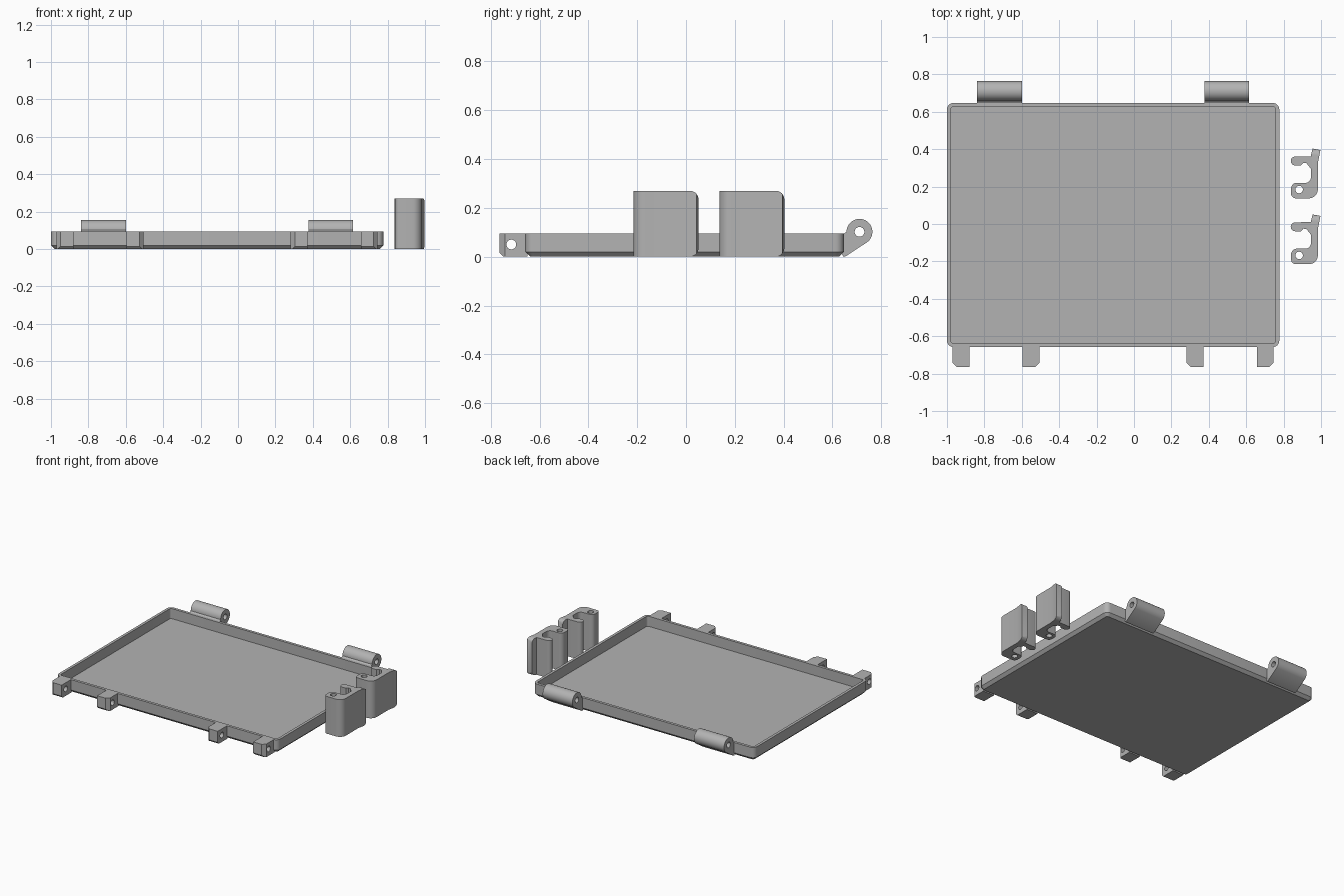
import bpy, bmesh, math
from mathutils import Vector

if "Cube" in bpy.data.objects:
    bpy.data.objects.remove(bpy.data.objects["Cube"], do_unlink=True)

grey = bpy.data.materials.new("plain grey")
grey.use_nodes = True
COLOUR = (0.45, 0.45, 0.45, 1)
grey.diffuse_color = COLOUR
grey.node_tree.nodes["Principled BSDF"].inputs["Base Color"].default_value = COLOUR


def arc(cx, cy, r, a0, a1, n=8):
    """Points along an arc, angles in degrees."""
    angles = [math.radians(a0 + (a1 - a0) * i / n) for i in range(n + 1)]
    return [(cx + r * math.cos(a), cy + r * math.sin(a)) for a in angles]


def rounded_rect(x0, x1, y0, y1, r, n=6):
    corners = ((x1 - r, y1 - r), (x0 + r, y1 - r), (x0 + r, y0 + r), (x1 - r, y0 + r))
    return [p for i, c in enumerate(corners) for p in arc(*c, r, 90 * i, 90 * i + 90, n)]


def loft(name, loops):
    """Skin a stack of equal-length closed loops and cap both ends."""
    bm = bmesh.new()
    rings = [[bm.verts.new(p) for p in loop] for loop in loops]
    n = len(rings[0])
    for a, b in zip(rings, rings[1:]):
        for i in range(n):
            bm.faces.new((a[i], a[(i + 1) % n], b[(i + 1) % n], b[i]))
    bm.faces.new(rings[0][::-1])
    bm.faces.new(rings[-1])
    bmesh.ops.recalc_face_normals(bm, faces=bm.faces)
    mesh = bpy.data.meshes.new(name)
    bm.to_mesh(mesh)
    bm.free()
    mesh.materials.append(grey)
    ob = bpy.data.objects.new(name, mesh)
    bpy.context.collection.objects.link(ob)
    return ob


def prism(name, pts, lo, hi, axis="z"):
    """Extrude an (x, y) profile along z, or a (y, z) profile along x."""
    place = (lambda p, h: (p[0], p[1], h)) if axis == "z" else (lambda p, h: (h, p[0], p[1]))
    return loft(name, [[place(p, h) for p in pts] for h in (lo, hi)])


def select(ob):
    bpy.ops.object.select_all(action="DESELECT")
    ob.select_set(True)
    bpy.context.view_layer.objects.active = ob


def boolean(ob, tool, operation):
    mod = ob.modifiers.new(operation.lower(), "BOOLEAN")
    mod.operation, mod.object, mod.solver = operation, tool, "EXACT"
    select(ob)
    bpy.ops.object.modifier_apply(modifier=mod.name)
    bpy.data.objects.remove(tool, do_unlink=True)


def smooth(ob):
    select(ob)
    bpy.ops.object.shade_smooth_by_angle(angle=math.radians(30))


def circle(cx, cy, r, n=24):
    return arc(cx, cy, r, 0, 360, n)[:-1]


# Shallow tray: chamfered underside, thin wall, recessed floor
X0, X1, Y0, Y1, TOP = -1.0, 0.777, -0.658, 0.647, 0.095


def tray_ring(inset, z):
    pts = rounded_rect(X0 + inset, X1 - inset, Y0 + inset, Y1 - inset, 0.035 - inset)
    return [(x, y, z) for x, y in pts]


smooth(loft("tray", [tray_ring(0.02, 0), tray_ring(0, 0.02), tray_ring(0, TOP),
                     tray_ring(0.02, TOP), tray_ring(0.02, 0.022)]))

# Rear hinge knuckles on sloping arms
HY, HZ, HR = 0.711, 0.102, 0.053
knuckle = [(0.635, 0.021), (0.645, 0.0), (0.655, 0.002)]
knuckle += arc(HY, HZ, HR, -52, 180, 24) + [(0.64, TOP - 0.005)]
for name, x0, x1 in (("right", -0.84, -0.6), ("left", 0.377, 0.615)):
    hinge = prism("rear_hinge_" + name, knuckle, x0, x1, "x")
    boolean(hinge, prism("pin_cutter", circle(HY, HZ, 0.02), x0 - 0.1, x1 + 0.1, "x"), "DIFFERENCE")
    smooth(hinge)

# Front lugs in pairs, with the outer corner of each pair chamfered
C, FRONT, BACK = 0.022, -0.764, -0.65
for i, x0 in enumerate((-0.97, -0.595, 0.282, 0.657)):
    x1 = x0 + 0.09
    if i % 2 == 0:
        pts = [(x0, BACK), (x0, FRONT + C), (x0 + C, FRONT), (x1, FRONT), (x1, BACK)]
    else:
        pts = [(x0, BACK), (x0, FRONT), (x1 - C, FRONT), (x1, FRONT + C), (x1, BACK)]
    lug = prism("front_lug_%d" % (i + 1), pts, 0, TOP)
    side = [(-0.63, 0), (FRONT + 0.015, 0), (FRONT, 0.015), (FRONT, TOP), (-0.63, TOP)]
    boolean(lug, prism("side_cutter", side, x0 - 0.1, x1 + 0.1, "x"), "INTERSECT")
    boolean(lug, prism("pin_cutter", circle(-0.716, 0.05, 0.02), x0 - 0.1, x1 + 0.1, "x"), "DIFFERENCE")
    smooth(lug)

# Loose latch clips standing beside the tray; profile drawn from y = 0 upwards
H = 0.27
clip = arc(0.865, 0.025, 0.025, 180, 270) + arc(0.935, 0.048, 0.048, 270, 360)
clip += [(0.983, 0.19), (0.997, 0.258), (0.955, 0.266), (0.945, 0.225)]
clip += arc(0.862, 0.2, 0.024, 90, 270)
clip += [(0.893, 0.176), (0.905, 0.19), (0.922, 0.188), (0.946, 0.158), (0.946, 0.113)]
clip += arc(0.916, 0.113, 0.03, 0, -90)
clip += arc(0.87, 0.053, 0.03, 90, 180)
for name, y in (("front", -0.215), ("rear", 0.137)):
    latch = prism("latch_clip_" + name, [(px, py + y) for px, py in clip], 0, H)
    tip = y + 0.266
    side = [(y - 0.1, 0)] + arc(tip - 0.035, 0.035, 0.035, -90, 0)
    side += arc(tip - 0.035, H - 0.035, 0.035, 0, 90) + [(y - 0.1, H)]
    boolean(latch, prism("tip_cutter", side, 0.7, 1.1, "x"), "INTERSECT")
    boolean(latch, prism("pin_cutter", circle(0.883, y + 0.047, 0.02), -0.1, H + 0.1), "DIFFERENCE")
    smooth(latch)
